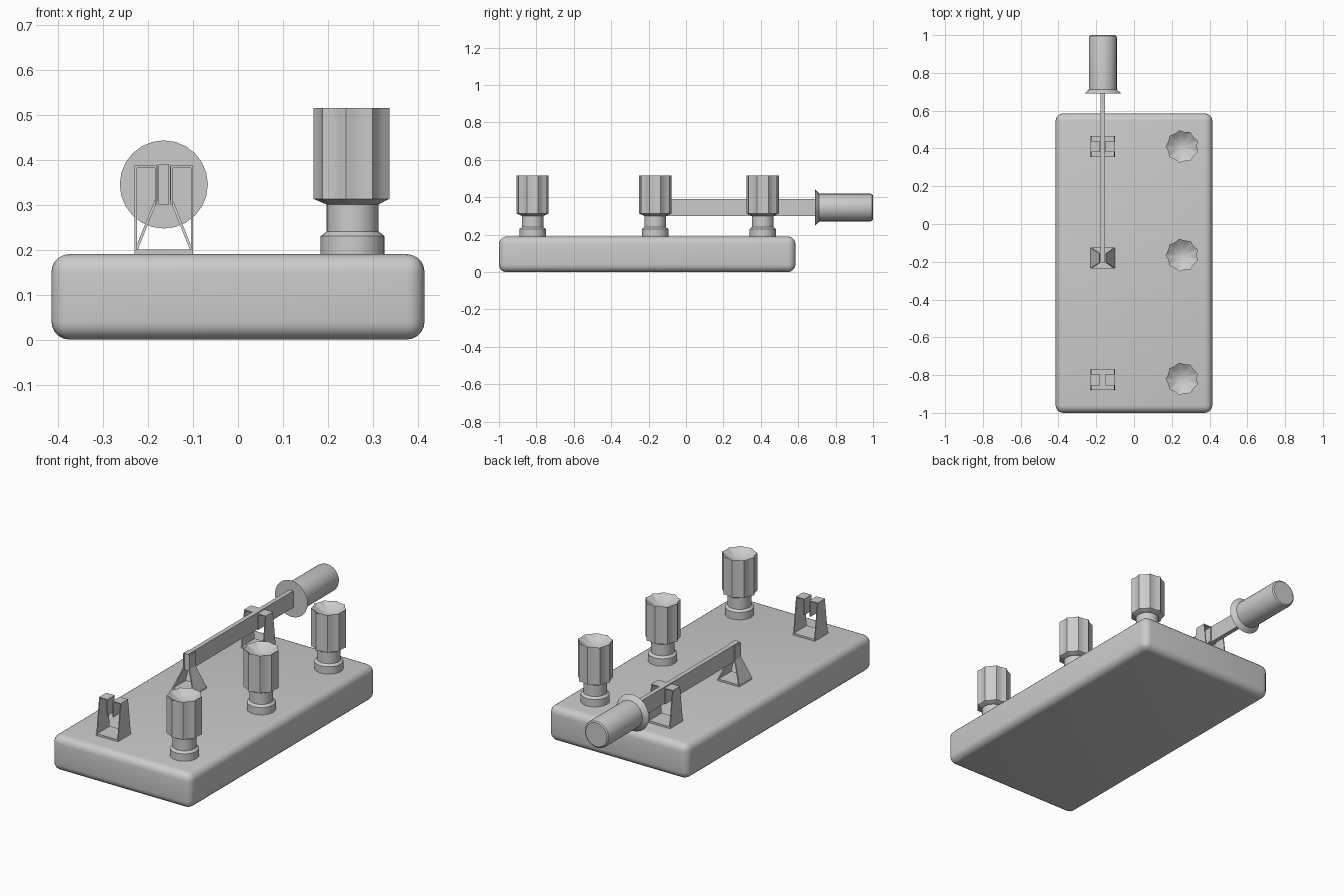
import bpy, bmesh, math
from mathutils import Matrix, Vector

cube = bpy.data.objects.get("Cube")
if cube:
    bpy.data.objects.remove(cube, do_unlink=True)

grey = bpy.data.materials.new("plain grey")
grey.use_nodes = True
colour = (0.6, 0.6, 0.6, 1)
grey.diffuse_color = colour
grey.node_tree.nodes["Principled BSDF"].inputs["Base Color"].default_value = colour

BLADE_X, BLADE_Z = -0.165, 0.345
DECK = 0.19


def finish(name, bm, smooth=True):
    bmesh.ops.recalc_face_normals(bm, faces=bm.faces)
    mesh = bpy.data.meshes.new(name)
    bm.to_mesh(mesh)
    bm.free()
    obj = bpy.data.objects.new(name, mesh)
    bpy.context.collection.objects.link(obj)
    mesh.materials.append(grey)
    if smooth:
        bpy.ops.object.select_all(action='DESELECT')
        obj.select_set(True)
        bpy.context.view_layer.objects.active = obj
        bpy.ops.object.shade_smooth_by_angle(angle=math.radians(32))
    return obj


def add_box(bm, low, high):
    low, high = Vector(low), Vector(high)
    m = Matrix.Translation((low + high) / 2) @ Matrix.Diagonal((*(high - low), 1))
    return bmesh.ops.create_cube(bm, size=1, matrix=m)["verts"]


def loft(bm, rings):
    """Bridge closed rings of points and cap both ends."""
    loops = [[bm.verts.new(p) for p in ring] for ring in rings]
    n = len(loops[0])
    for a, b in zip(loops, loops[1:]):
        for i in range(n):
            j = (i + 1) % n
            bm.faces.new((a[i], a[j], b[j], b[i]))
    bm.faces.new(loops[0])
    bm.faces.new(loops[-1])


def circle(radius, height, sides=32, flute=0.0, lobes=9):
    ring = []
    for i in range(sides):
        a = 2 * math.pi * i / sides
        r = radius - flute * abs(math.sin(a * lobes / 2))
        ring.append(Vector((-r * math.cos(a), -r * math.sin(a), height)))
    return ring


def sheet(bm, path, thick=0.005):
    """Bent strip of sheet metal: path of (x, z, half depth)."""
    rings = []
    for k, (x, z, d) in enumerate(path):
        before, after = path[max(k - 1, 0)], path[min(k + 1, len(path) - 1)]
        t1 = Vector((x - before[0], z - before[1]))
        t2 = Vector((after[0] - x, after[1] - z))
        t1 = t1.normalized() if t1.length else t2.normalized()
        t2 = t2.normalized() if t2.length else t1
        n = Vector((-t1.y - t2.y, t1.x + t2.x))
        n *= thick / max(n.length_squared / 2, 0.2)
        rings.append([(x, -d, z), (x, d, z), (x + n.x, d, z + n.y), (x + n.x, -d, z + n.y)])
    loft(bm, rings)


def mirror_x(bm):
    copy = bmesh.ops.duplicate(bm, geom=bm.verts[:] + bm.edges[:] + bm.faces[:])
    bmesh.ops.scale(bm, vec=(-1, 1, 1),
                    verts=[g for g in copy["geom"] if isinstance(g, bmesh.types.BMVert)])


# Rounded base slab
bm = bmesh.new()
add_box(bm, (-0.415, -1, 0), (0.415, 0.585, DECK))
bmesh.ops.bevel(bm, geom=bm.edges[:], offset=0.04, segments=5, profile=0.5, affect='EDGES')
finish("base", bm)

# Terminal posts: collared stem and fluted knob with a dished top
for place, y in (("back", 0.41), ("middle", -0.165), ("front", -0.82)):
    bm = bmesh.new()
    loft(bm, [circle(r, z) for r, z in
              ((0.071, DECK - 0.01), (0.071, 0.23), (0.058, 0.24), (0.058, 0.305))])
    finish(place + "_terminal_stem", bm).location = (0.255, y, 0)
    bm = bmesh.new()
    loft(bm, [circle(r, z, 54, f) for r, z, f in
              ((0.057, 0.3, 0), (0.0875, 0.313, 0.009), (0.0875, 0.515, 0.009),
               (0.06, 0.497, 0.004), (0.03, 0.484, 0), (0.006, 0.48, 0))])
    finish(place + "_terminal_knob", bm).location = (0.255, y, 0)

# Spring jaws: tapered legs folded over and down beside the blade slot
for place, y in (("back", 0.41), ("front", -0.825)):
    bm = bmesh.new()
    sheet(bm, [(0.06, DECK, 0.055), (0.06, 0.382, 0.03), (0.02, 0.382, 0.03), (0.02, 0.3, 0.03)], -0.005)
    mirror_x(bm)
    add_box(bm, (-0.065, -0.055, DECK), (0.065, 0.055, 0.2))
    finish(place + "_jaw", bm, False).location = (BLADE_X, y, 0)

# Hinge bracket: sloping legs pinched against the blade
bm = bmesh.new()
sheet(bm, [(0.06, 0.195, 0.055), (0.014, 0.31, 0.025), (0.014, 0.387, 0.025)], -0.006)
mirror_x(bm)
add_box(bm, (-0.065, -0.055, DECK), (0.065, 0.055, 0.2))
finish("hinge_bracket", bm, False).location = (BLADE_X, -0.18, 0)

# Blade
bm = bmesh.new()
add_box(bm, (-0.012, -0.205, 0.3), (0.012, 0.7, 0.39))
finish("blade", bm, False).location.x = BLADE_X

# Handle with flared guard, turned to run along the blade
bm = bmesh.new()
loft(bm, [circle(r, h, 24) for r, h in
          ((0.098, 0.69), (0.074, 0.712), (0.074, 0.985), (0.071, 0.995), (0.064, 1.0))])
bm.transform(Matrix.Rotation(-math.pi / 2, 4, 'X'))
finish("handle", bm).location = (BLADE_X, 0, BLADE_Z)
